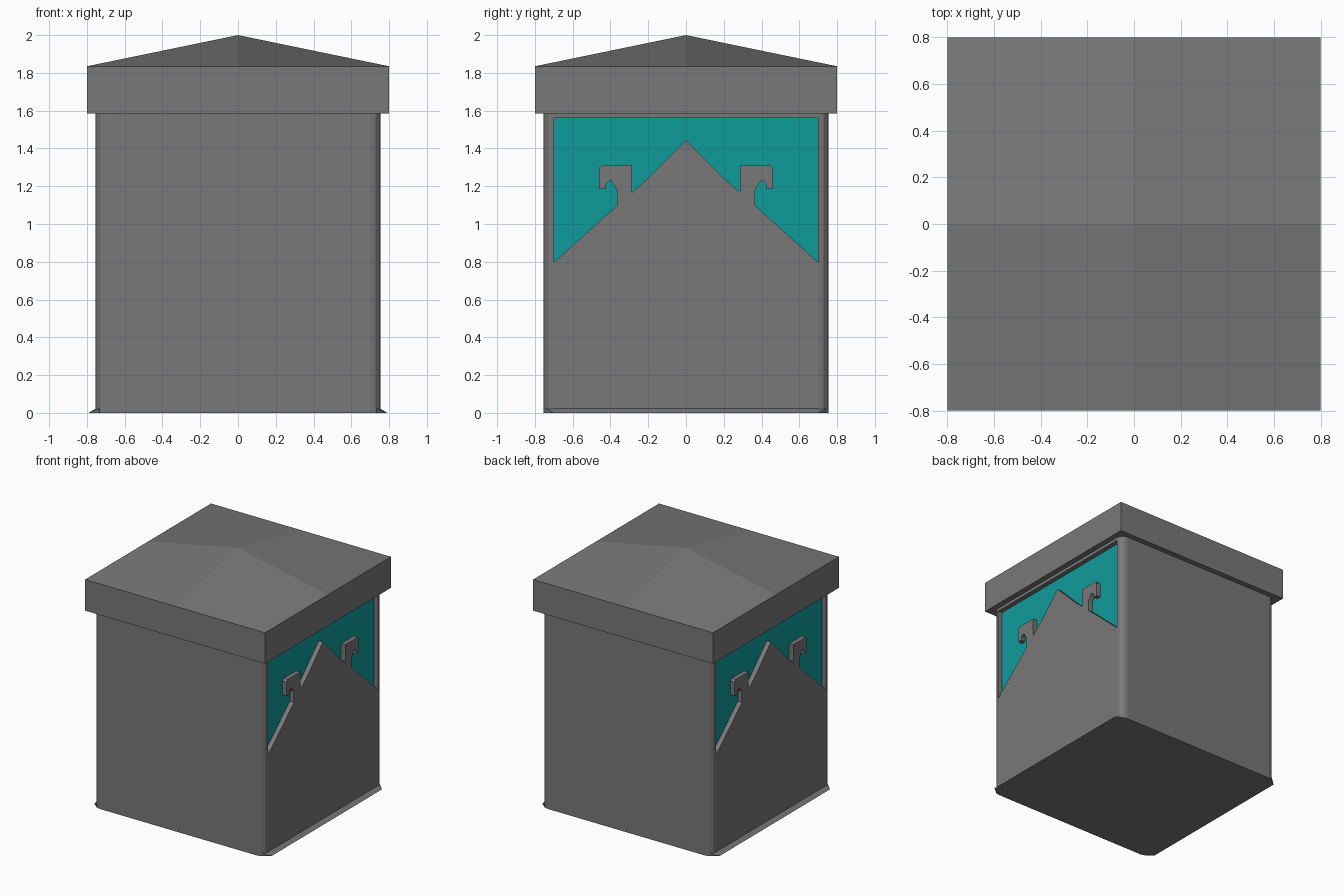
import bpy, bmesh, math

if "Cube" in bpy.data.objects:
    bpy.data.objects.remove(bpy.data.objects["Cube"])


def material(name, rgb):
    m = bpy.data.materials.new(name)
    m.diffuse_color = (*rgb, 1)
    m.use_nodes = True
    m.node_tree.nodes["Principled BSDF"].inputs["Base Color"].default_value = m.diffuse_color
    return m


GREY = material("stone grey", (0.19, 0.19, 0.19))
TEAL = material("teal", (0.005, 0.33, 0.33))


def finish(name, bm, mats=(GREY,)):
    bmesh.ops.recalc_face_normals(bm, faces=bm.faces)
    me = bpy.data.meshes.new(name)
    bm.to_mesh(me)
    bm.free()
    for m in mats:
        me.materials.append(m)
    ob = bpy.data.objects.new(name, me)
    bpy.context.collection.objects.link(ob)
    return ob


def prism(points, offset):
    """Extrude a closed outline along an offset vector."""
    bm = bmesh.new()
    f = bm.faces.new([bm.verts.new(p) for p in points])
    r = bmesh.ops.extrude_face_region(bm, geom=[f])
    vs = [v for v in r["geom"] if isinstance(v, bmesh.types.BMVert)]
    bmesh.ops.translate(bm, verts=vs, vec=offset)
    return bm


HALF, R, RECESS, TOP = 0.755, 0.055, 0.718, 1.585

# Body: rounded corner posts with recessed teal sides on +x and -x
plan = []
for sx, sy in ((1, 1), (-1, 1), (-1, -1), (1, -1)):
    c = HALF - R
    corner = [(RECESS, c)]
    for i in range(4):
        a = math.radians(30 * i)
        corner.append((c + R * math.cos(a), c + R * math.sin(a)))
    if sx * sy < 0:
        corner.reverse()
    plan += [(sx * x, sy * y, 0) for x, y in corner]
bm = prism(plan, (0, 0, TOP))
bm.normal_update()
for f in bm.faces:
    if abs(f.normal.x) > 0.99 and f.calc_area() > 1:
        f.material_index = 1
finish("body", bm, (GREY, TEAL))

# Half outline of the raised peak with its hook, from the centre outwards
half = [(0.207, 1.236), (0.286, 1.167), (0.286, 1.312), (0.445, 1.312),
        (0.46, 1.297), (0.46, 1.185), (0.424, 1.185), (0.424, 1.212),
        (0.412, 1.226), (0.396, 1.23), (0.366, 1.182), (0.366, 1.097),
        (0.70, 0.797), (0.70, 0.0)]
outline = [(0, 1.443)] + half + [(-y, z) for y, z in reversed(half)]

for s, side in ((1, "right"), (-1, "left")):
    # Raised panel
    finish(side + "_peak_panel",
           prism([(s * 0.705, y, z) for y, z in outline], (s * (HALF - 0.705), 0, 0)))
    # Top rail above the teal
    rail = [(-0.7, 1.56), (0.7, 1.56), (0.7, TOP), (-0.7, TOP)]
    finish(side + "_top_rail",
           prism([(s * 0.705, y, z) for y, z in rail], (s * (HALF - 0.705), 0, 0)))
    # Flared foot lip
    bm = bmesh.new()
    for sy in (-1, 1):
        for p in ((0.7, 0.7, 0), (0.79, 0.7, 0), (0.735, 0.745, 0),
                  (HALF, 0.7, 0.022), (0.7, 0.7, 0.022), (0.735, 0.745, 0.022)):
            bm.verts.new((s * p[0], sy * p[1], p[2]))
    bmesh.ops.convex_hull(bm, input=bm.verts)
    finish(side + "_foot_lip", bm)

# Lid: square band with a low hipped top made of four quarter faces
E, Z0, Z1 = 0.8, TOP, 1.835
bm = bmesh.new()
apex = bm.verts.new((0, 0, 2))
ring = [(1, 0), (1, 1), (0, 1), (-1, 1), (-1, 0), (-1, -1), (0, -1), (1, -1)]
top = [bm.verts.new((x * E, y * E, Z1)) for x, y in ring]
low = [bm.verts.new((x * E, y * E, Z0)) for x, y in ring]
for i in range(8):
    j = (i + 1) % 8
    bm.faces.new((low[i], low[j], top[j], top[i]))
    if i % 2:
        bm.faces.new((top[i], top[j], apex, top[i - 1]))
bm.faces.new(list(reversed(low)))
finish("lid", bm)
